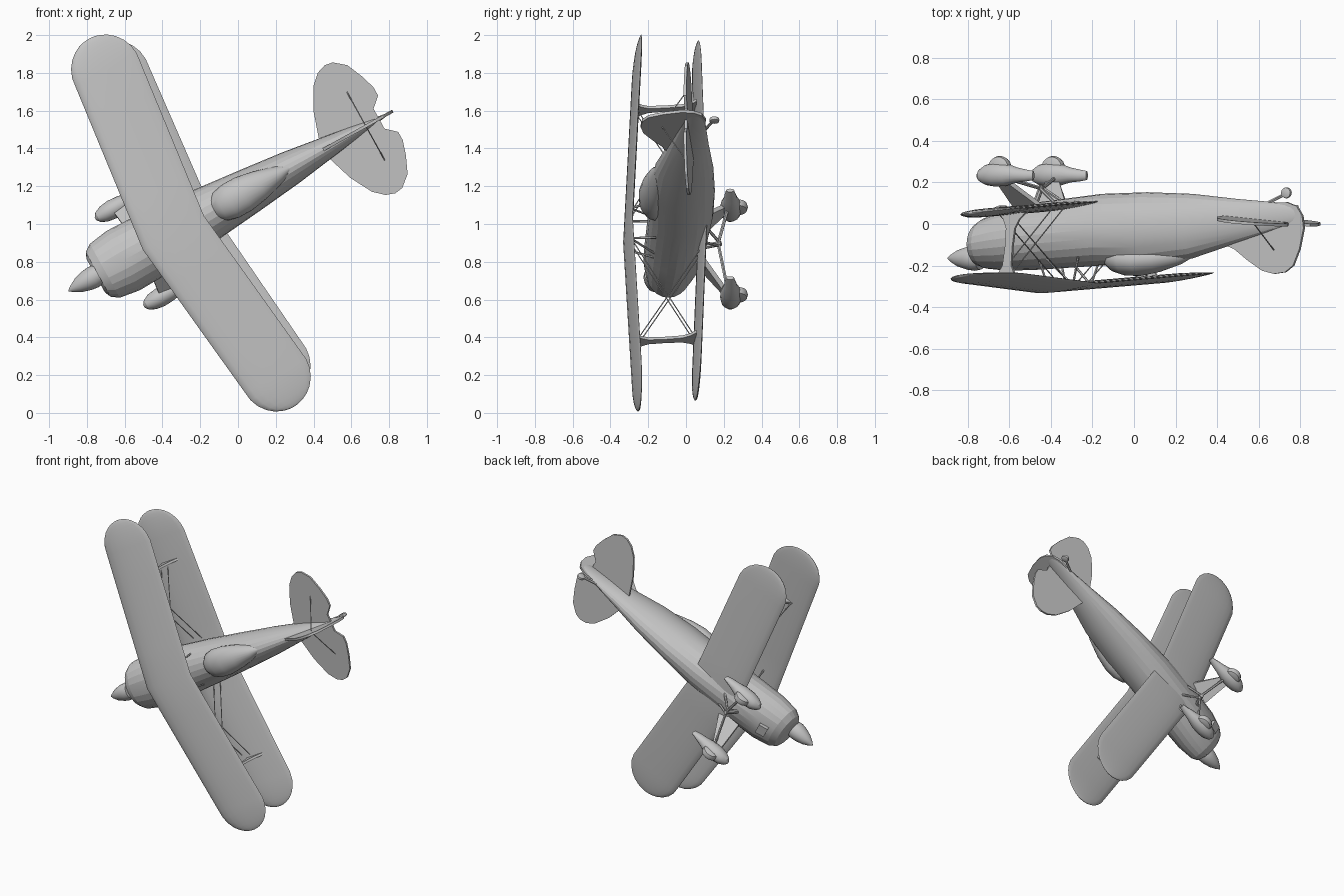
import bpy, bmesh, math
from mathutils import Matrix, Vector

cube = bpy.data.objects.get("Cube")
if cube:
    bpy.data.objects.remove(cube, do_unlink=True)

grey = bpy.data.materials.new("light_grey")
grey.use_nodes = True
grey.diffuse_color = (0.55, 0.55, 0.55, 1)
grey.node_tree.nodes["Principled BSDF"].inputs["Base Color"].default_value = grey.diffuse_color

# Aircraft frame: X runs from nose to tail, Y along the span, Z out of the aircraft's top
tilt = math.radians(29)
c, s = math.cos(tilt), math.sin(tilt)
FRAME = Matrix(((c, -s, 0, 0), (0, 0, -1, 0), (s, c, 0, 0), (0, 0, 0, 1)))
FRAME = FRAME @ Matrix.Translation((-0.472, 1.0, 0))
SIDES = (("left", -1), ("right", 1))


def finish(name, bm, angle=25):
    bmesh.ops.recalc_face_normals(bm, faces=bm.faces)
    mesh = bpy.data.meshes.new(name)
    bm.to_mesh(mesh)
    bm.free()
    mesh.materials.append(grey)
    obj = bpy.data.objects.new(name, mesh)
    bpy.context.collection.objects.link(obj)
    obj.matrix_world = FRAME
    bpy.ops.object.select_all(action='DESELECT')
    obj.select_set(True)
    bpy.context.view_layer.objects.active = obj
    if angle:
        bpy.ops.object.shade_smooth_by_angle(angle=math.radians(angle))
    return obj


def loft(name, rings, angle=25):
    """Skin a list of equal-length closed rings and cap the ends."""
    bm = bmesh.new()
    rows = [[bm.verts.new(p) for p in ring] for ring in rings]
    n = len(rows[0])
    for a, b in zip(rows, rows[1:]):
        for i in range(n):
            bm.faces.new((a[i], a[(i + 1) % n], b[(i + 1) % n], b[i]))
    bm.faces.new(rows[0])
    bm.faces.new(rows[-1])
    return finish(name, bm, angle)


def ellipse_body(name, sections, span=0.0, sides=24, angle=25):
    """Sections are (station, half width, top, bottom)."""
    rings = []
    for x, w, top, bottom in sections:
        mid, half = (top + bottom) / 2, (top - bottom) / 2
        rings.append([(x, span + w * math.cos(k * math.tau / sides),
                       mid + half * math.sin(k * math.tau / sides)) for k in range(sides)])
    return loft(name, rings, angle)


def rod(name, a, b, radius=0.003, sides=6):
    a, b = Vector(a), Vector(b)
    turn = (b - a).to_track_quat('Z', 'Y')
    circle = [turn @ Vector((radius * math.cos(k * math.tau / sides),
                             radius * math.sin(k * math.tau / sides), 0)) for k in range(sides)]
    return loft(name, [[a + p for p in circle], [b + p for p in circle]])


def plate(name, outline, offset):
    """Flat slab: outline points pushed to both sides by offset."""
    off = Vector(offset)
    return loft(name, [[Vector(p) - off for p in outline], [Vector(p) + off for p in outline]])


def wheel(name, x, y, z, radius, half):
    profile = ((-half, 0.6), (-half * 0.7, 0.92), (0, 1), (half * 0.7, 0.92), (half, 0.6))
    rings = [[(x + radius * f * math.cos(k * math.tau / 20), y + h,
               z + radius * f * math.sin(k * math.tau / 20)) for k in range(20)] for h, f in profile]
    return loft(name, rings, 45)


def wing(name, lead, sweep, chord, half_span, height, rise, incidence=0.09):
    tip = 0.19
    inner = half_span - tip
    half = [inner * k / 4 for k in range(5)]
    half += [inner + tip * math.sin(math.radians(d)) for d in (15, 30, 45, 58, 70, 79, 85, 89)]
    spans = [-v for v in reversed(half[1:])] + half
    rings = []
    for y in spans:
        over = max(0, abs(y) - inner) / tip
        size = math.sqrt(1 - over * over)
        middle = lead + chord / 2 + sweep * min(abs(y), inner)
        ring = []
        for k in range(20):
            phi = k * math.tau / 20
            f = -0.5 * math.cos(phi)
            thick = 0.022 * size * math.sin(phi) * (1 + 0.5 * math.cos(phi))
            if thick < 0:
                thick *= 0.7
            x = f * chord * size
            ring.append((middle + x, y, height + rise * abs(y) - incidence * x + thick))
        rings.append(ring)
    return loft(name, rings, 35)


# Fuselage with rounded engine cowl
ellipse_body("fuselage", [
    (0.165, 0.10, 0.18, 0.02), (0.18, 0.135, 0.20, -0.005), (0.22, 0.163, 0.215, -0.03),
    (0.33, 0.18, 0.225, -0.07), (0.50, 0.175, 0.22, -0.105), (0.85, 0.145, 0.20, -0.145),
    (1.10, 0.12, 0.20, -0.153), (1.35, 0.092, 0.165, -0.145), (1.60, 0.055, 0.09, -0.12),
    (1.80, 0.025, 0.03, -0.105), (1.93, 0.006, -0.005, -0.09)], angle=12)

# Spinner
ellipse_body("spinner", [(x, r, 0.165 + r, 0.165 - r) for x, r in (
    (0.0, 0.002), (0.02, 0.018), (0.06, 0.04), (0.11, 0.055), (0.15, 0.06), (0.18, 0.055))])

# Chin air intake
plate("chin_intake", [(0.25, -0.035, -0.055), (0.25, 0.035, -0.055),
                      (0.31, 0.035, -0.078), (0.31, -0.035, -0.078)], (0.004, 0, 0.012))

# Cockpit canopy, a teardrop blister
ellipse_body("canopy", [
    (0.865, 0.01, 0.17, 0.14), (0.885, 0.055, 0.205, 0.11), (0.92, 0.083, 0.23, 0.1),
    (0.98, 0.098, 0.248, 0.1), (1.06, 0.098, 0.25, 0.1), (1.16, 0.08, 0.232, 0.1),
    (1.28, 0.045, 0.195, 0.1), (1.36, 0.01, 0.155, 0.1)])

# Wings
wing("upper_wing", 0.45, 0.115, 0.37, 1.115, 0.30, -0.05)
wing("lower_wing", 0.50, 0.095, 0.37, 1.065, -0.095, 0.035)

# Tail surfaces
tail_half = [(1.595, 0.2), (1.66, 0.32), (1.715, 0.37), (1.765, 0.387), (1.81, 0.38), (1.87, 0.33),
             (1.91, 0.24), (1.935, 0.16), (1.935, 0.11), (1.88, 0.06)]
tail_outline = [(1.53, 0)] + tail_half + [(x, -y) for x, y in reversed(tail_half)]
plate("tailplane", [(x, y, -0.03 + (x - 1.58) * 0.1) for x, y in tail_outline], (0, 0, 0.007))
fin_outline = [(1.50, 0.09), (1.58, 0.12), (1.655, 0.175), (1.735, 0.225), (1.80, 0.24), (1.86, 0.232),
               (1.905, 0.2), (1.94, 0.12), (1.963, 0.02), (1.955, -0.04), (1.925, -0.085),
               (1.87, -0.105), (1.78, -0.1)]
plate("fin_and_rudder", [(x, 0, z) for x, z in fin_outline], (0, 0.008, 0))

# Tail wheel
rod("tail_wheel_leg", (1.76, 0, -0.1), (1.86, 0, -0.145), 0.008)
wheel("tail_wheel", 1.865, 0, -0.15, 0.027, 0.012)

for side, m in SIDES:
    # Flared interplane strut
    flare = ((-0.055, 0.075), (-0.025, 0.045), (0.02, 0.024), (0.11, 0.02), (0.2, 0.024),
             (0.24, 0.045), (0.262, 0.075))
    edge = [(0.74 - w - 0.11 * z, z) for z, w in flare]
    edge += [(0.74 + w - 0.11 * z, z) for z, w in reversed(flare)]
    plate(side + "_interplane_strut", [(x, m * 0.70, z) for x, z in edge], (0, 0.008, 0))

    # Cabane struts
    for i, (x1, x2) in enumerate(((0.56, 0.60), (0.60, 0.74), (0.78, 0.74))):
        rod(f"{side}_cabane_strut_{i + 1}", (x1, m * 0.11, 0.16), (x2, m * 0.09, 0.295), 0.006)

    # Bracing wires
    for i, x in enumerate((0.66, 0.72)):
        rod(f"{side}_flying_wire_{i + 1}", (x, m * 0.14, -0.08), (x, m * 0.69, 0.255))
        rod(f"{side}_landing_wire_{i + 1}", (x, m * 0.09, 0.285), (x, m * 0.69, -0.055))
    rod(side + "_tail_wire", (1.80, 0, 0.13), (1.80, m * 0.22, -0.01))

    # Wheel fairing, with the tyre showing below
    y = m * 0.265
    ellipse_body(side + "_wheel_fairing", [
        (0.31, 0.008, -0.225, -0.24), (0.325, 0.028, -0.205, -0.262), (0.36, 0.045, -0.187, -0.285),
        (0.41, 0.052, -0.18, -0.297), (0.47, 0.048, -0.184, -0.293), (0.53, 0.034, -0.2, -0.272),
        (0.58, 0.022, -0.205, -0.262), (0.62, 0.01, -0.212, -0.255)], span=y, sides=16)
    wheel(side + "_wheel", 0.435, y, -0.268, 0.06, 0.026)

    # Undercarriage leg fairing and inner struts
    loft(side + "_gear_leg", [
        [(0.43, m * 0.11, -0.07), (0.60, m * 0.125, -0.065), (0.60, m * 0.10, -0.08), (0.43, m * 0.085, -0.085)],
        [(0.41, y, -0.205), (0.47, y, -0.2), (0.47, y - m * 0.014, -0.22), (0.41, y - m * 0.014, -0.225)]])
    rod(side + "_axle_strut", (0.45, y, -0.225), (0.52, 0, -0.17), 0.009)
    rod(side + "_spreader_strut", (0.52, m * 0.015, -0.17), (0.62, m * 0.05, -0.1), 0.008)

# Central undercarriage fitting
rod("gear_centre_fitting", (0.48, 0, -0.09), (0.52, 0, -0.185), 0.014, 8)
